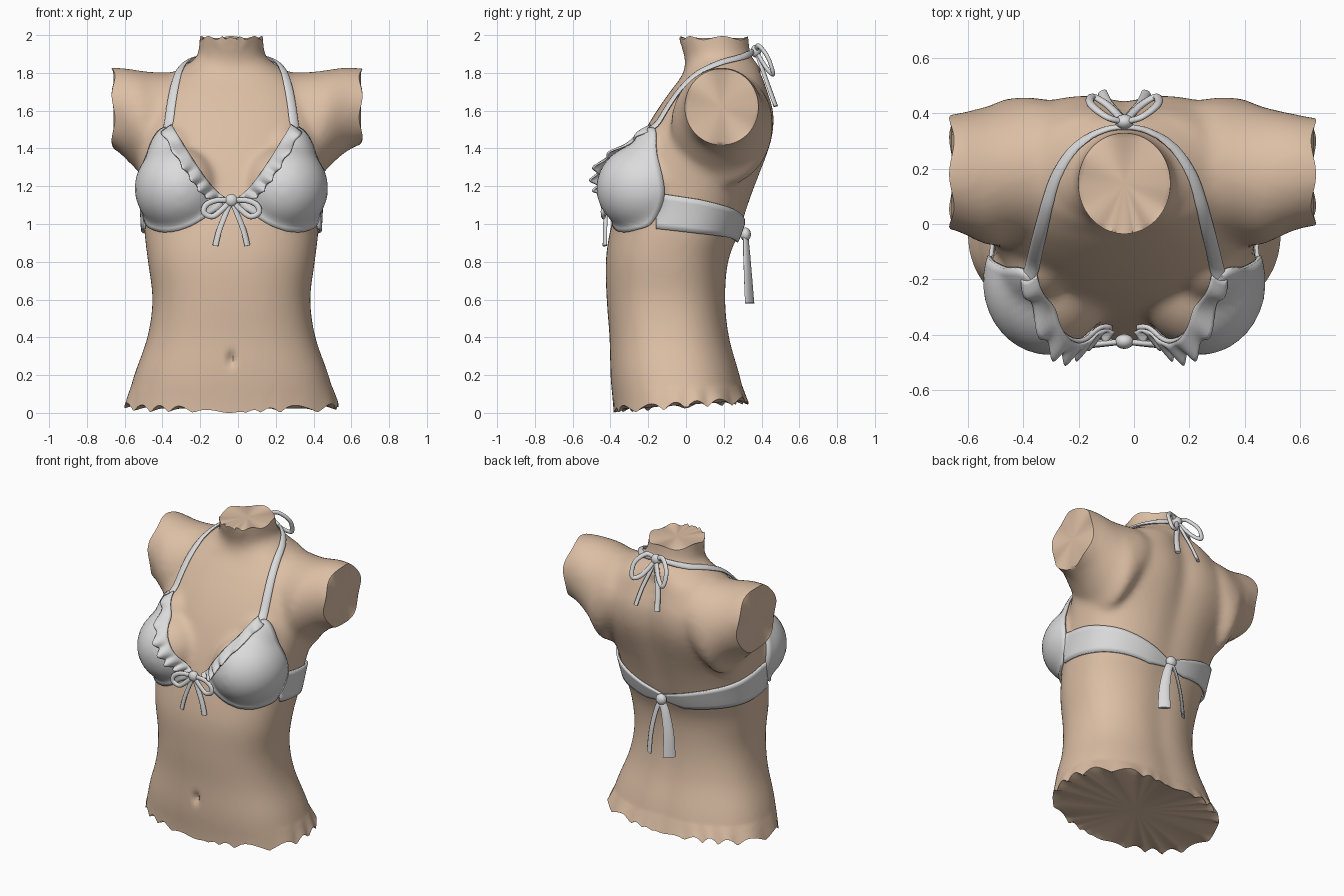
import bpy, bmesh, math
from mathutils import Vector
from mathutils.bvhtree import BVHTree

if "Cube" in bpy.data.objects:
    bpy.data.objects.remove(bpy.data.objects["Cube"])

X0 = -0.035  # body midline


def material(name, rgb):
    m = bpy.data.materials.new(name)
    m.diffuse_color = (*rgb, 1)
    m.use_nodes = True
    m.node_tree.nodes["Principled BSDF"].inputs["Base Color"].default_value = m.diffuse_color
    return m


SKIN = material("skin", (0.72, 0.52, 0.375))
CLOTH = material("pale_grey_cloth", (0.71, 0.71, 0.71))


def V(s, x, y, z):
    return Vector((X0 + s * x, y, z))


def finish(name, bm, mat, angle=50, solid=0):
    bmesh.ops.recalc_face_normals(bm, faces=bm.faces)
    me = bpy.data.meshes.new(name)
    bm.to_mesh(me)
    bm.free()
    me.materials.append(mat)
    ob = bpy.data.objects.new(name, me)
    bpy.context.collection.objects.link(ob)
    if solid:
        mod = ob.modifiers.new("cloth", "SOLIDIFY")
        mod.thickness, mod.offset = solid, 0
    bpy.ops.object.select_all(action='DESELECT')
    ob.select_set(True)
    bpy.context.view_layer.objects.active = ob
    bpy.ops.object.shade_smooth_by_angle(angle=math.radians(angle))
    return ob


def loft(bm, rings, wrap=True, caps=True):
    rows = [[bm.verts.new(p) for p in r] for r in rings]
    n = len(rows[0])
    for a, b in zip(rows, rows[1:]):
        for i in range(n if wrap else n - 1):
            j = (i + 1) % n
            bm.faces.new((a[i], a[j], b[j], b[i]))
    if wrap and caps:
        bm.faces.new(rows[0])
        bm.faces.new(rows[-1])
    return rows


def spline(pts, n, closed=False):
    m, out = len(pts), []
    for i in range(m if closed else m - 1):
        q = [pts[(i + k) % m] if closed else pts[min(max(i + k, 0), m - 1)]
             for k in (-1, 0, 1, 2)]
        for k in range(n):
            t = k / n
            out.append(0.5 * (2 * q[1] + (q[2] - q[0]) * t
                              + (2 * q[0] - 5 * q[1] + 4 * q[2] - q[3]) * t * t
                              + (3 * q[1] - q[0] - 3 * q[2] + q[3]) * t ** 3))
    return out if closed else out + [pts[-1]]


# ---- torso: lofted trunk, arm stubs and breasts, fused and cut off ----
bm = bmesh.new()
SECTIONS = [(-.1, .59, -.38, .36), (.03, .56, -.385, .33), (.2, .515, -.40, .29),
            (.4, .445, -.405, .235), (.6, .418, -.42, .215), (.8, .442, -.425, .23),
            (.95, .460, -.405, .285), (1.1, .468, -.37, .335), (1.25, .485, -.325, .39),
            (1.4, .505, -.265, .445), (1.5, .50, -.215, .468), (1.6, .48, -.155, .468),
            (1.7, .43, -.085, .44), (1.78, .34, -.025, .415), (1.84, .245, -.005, .385),
            (1.89, .182, -.01, .345), (1.99, .168, -.04, .33), (2.1, .168, -.04, .33)]
rings = []
for z, w, f, b in spline([Vector(s) for s in SECTIONS], 4):
    ring = []
    for k in range(64):
        a = 2 * math.pi * k / 64
        c, s = math.cos(a), math.sin(a)
        e = 2 / 2.35 if z < 1.8 else 1
        if s > 0 and 1.2 < z < 1.8:  # broad upper back
            e -= .13 * math.sin((z - 1.2) / .6 * math.pi)
        x = w * math.copysign(abs(c) ** e, c)
        y = (f + b) / 2 + (b - f) / 2 * math.copysign(abs(s) ** e, s)
        if s > 0 and z < 1.8:  # spine groove
            y -= (.012 + .018 * min(1, max(0, z - 1) * 2)) * math.exp(-(x / .08) ** 2)
        ring.append(V(1, x, y, z))
    rings.append(ring)
loft(bm, rings)
ARM = [(.12, .20, 1.61, .20, .16), (.3, .205, 1.56, .25, .24), (.42, .19, 1.50, .265, .305),
       (.5, .175, 1.55, .25, .265), (.62, .188, 1.61, .21, .22), (.75, .188, 1.625, .185, .19)]
BREAST = [((.272, -.21, 1.19), (.222, .245, .222)), ((.30, -.13, 1.32), (.135, .16, .2))]
for s in (1, -1):
    arm = spline([Vector(a) for a in ARM], 4)
    loft(bm, [[V(s, x, y + ry * math.cos(k * math.pi / 20), z + rz * math.sin(k * math.pi / 20))
               for k in range(40)] for x, y, z, ry, rz in arm])
    for c, r in BREAST:
        for v in bmesh.ops.create_uvsphere(bm, u_segments=32, v_segments=20, radius=1)["verts"]:
            v.co = V(s, *c) + Vector(v.co[i] * r[i] for i in range(3))
body = finish("torso", bm, SKIN)
mod = body.modifiers.new("fuse", "REMESH")
mod.mode, mod.voxel_size = 'VOXEL', .018
mod = body.modifiers.new("soften", "SMOOTH")
mod.factor, mod.iterations = .5, 16
fused = bpy.data.meshes.new_from_object(body.evaluated_get(bpy.context.evaluated_depsgraph_get()))
bm = bmesh.new()
bm.from_mesh(fused)
bpy.data.objects.remove(body)
CUTS = [((0, 0, 0), (0, 0, -1)), ((0, 0, 1.985), (0, 0, 1)),
        ((.65, 0, 0), (1, 0, 0)), ((-.66, 0, 0), (-1, 0, 0))]
for co, no in CUTS:
    bmesh.ops.bisect_plane(bm, geom=bm.verts[:] + bm.edges[:] + bm.faces[:], dist=1e-5,
                           plane_co=co, plane_no=no, clear_outer=True)
    bmesh.ops.holes_fill(bm, edges=[e for e in bm.edges if e.is_boundary], sides=0)
inner = bmesh.ops.extrude_discrete_faces(bm, faces=[f for f in bm.faces if len(f.verts) > 8])["faces"]
plain = set()  # cap vertices that stay level
for f in inner:
    mid = f.calc_center_median()
    for v in f.verts:
        v.co = mid + (v.co - mid) * .9
        plain.add(v)
plain.update(bmesh.ops.poke(bm, faces=inner)["verts"])
for v in bm.verts:  # ragged cut edges and navel
    x, y, z = v.co
    a = math.atan2(y, x - X0)
    if z < .15:
        tooth = .04 * abs(math.sin(11 * a + math.sin(5 * a))) * min(1, abs(x - X0) / .3)
        v.co.z += ((.022 if v in plain else tooth) + .07 * max(0, y + .3)) * (1 - z / .15)
    elif v in plain:
        continue
    elif z > 1.9:
        v.co.z += .01 * math.sin(9 * a) * (z - 1.9) / .085
    elif abs(x) > .58:
        b = math.atan2(z - 1.62, y - .18)
        v.co.x += math.copysign(.009, x) * math.sin(5 * b) * min(1, (abs(x) - .58) / .07)
    if y < -.2:
        v.co.y += .035 * math.exp(-((x - X0) / .016) ** 2 - ((z - .285) / .035) ** 2)
bvh = BVHTree.FromBMesh(bm)
finish("torso", bm, SKIN, 45)


def cast(origin, d, off):
    d = d.normalized()
    hit = bvh.ray_cast(origin, d)[0]
    return (hit or origin + d * .3) + d * off


def ribbon(name, pts, w0, w1, thick, normal=None, n=8):
    P, rings = spline(pts, n), []
    for i, p in enumerate(P):
        T = P[min(i + 1, len(P) - 1)] - P[max(i - 1, 0)]
        N = normal
        if N is None:  # lie on the skin
            loc, N = bvh.find_nearest(p)[:2]
            p = loc + N * .012
        S = T.cross(N).normalized()
        N = S.cross(T).normalized()
        w = w0 + (w1 - w0) * i / (len(P) - 1)
        rings.append([p + S * math.cos(k * math.pi / 5) * w / 2
                      + N * math.sin(k * math.pi / 5) * thick / 2 for k in range(10)])
    bm = bmesh.new()
    loft(bm, rings)
    finish(name, bm, CLOTH, 60)


# ---- cups, ruffles, side bands and neck straps ----
EDGE = [(.35, -.18, 1.51), (.22, -.36, 1.32), (.11, -.41, 1.18), (.04, -.38, 1.11),
        (.13, -.40, 1.03), (.25, -.36, .985), (.39, -.27, .975), (.465, -.18, 1.0),
        (.48, -.115, 1.16), (.43, -.15, 1.36)]
FRILL = [(.325, 0, 1.515), (.215, 0, 1.335), (.12, 0, 1.2), (.045, 0, 1.13)]
TOP = [1.165, 1.13, 1.08, 1.02, .965]
BOT = [.975, .95, .93, .905, .925]
STRAP = [(.345, -.19, 1.5), (.31, -.06, 1.66), (.275, .06, 1.77), (.235, .18, 1.84),
         (.175, .28, 1.88), (.09, .345, 1.905), (0, .36, 1.915)]
for s, side in ((1, "left"), (-1, "right")):
    C, F = V(s, .25, -.1, 1.2), V(s, .27, -.47, 1.2)
    edge = [V(s, *p) for p in EDGE]

    bm = bmesh.new()
    rim = spline(edge, 8, True)
    rings = [[cast(C, F.lerp(b, t / 14) - C, .014) for b in rim] for t in range(1, 15)]
    rows = loft(bm, rings, caps=False)
    bm.faces.new(rows[0])
    finish(side + "_cup", bm, CLOTH, 60, .016)

    bm = bmesh.new()
    neckline = spline([V(s, *p) for p in FRILL], 24)
    grid = []
    for r in range(7):
        q, row = r / 6, []
        for i, p in enumerate(neckline):
            wave = math.sin(2 * math.pi * 6.5 * i / 72)
            width = q * (.074 + .012 * wave) * min(1, .45 + (72 - i) / 30)
            o = p + Vector((s * .81 * width, -1, -.58 * width))
            row.append(cast(o, Vector((0, 1, 0)), 0)
                       + Vector((-s * .3, -1, .3)) * (.028 + q * (.02 + .016 * wave)))
        grid.append(row)
    loft(bm, grid, wrap=False)
    finish(side + "_ruffle", bm, CLOTH, 60, .01)

    bm = bmesh.new()
    grid = []
    for i in range(49):
        f = i / 48
        a = math.radians(-19 + 109 * f)
        k = min(int(f * 4), 3)
        u = f * 4 - k
        hi, lo = (L[k] + (L[k + 1] - L[k]) * u for L in (TOP, BOT))
        d = Vector((s * math.cos(a), math.sin(a), 0))
        grid.append([cast(Vector((X0, 0, lo + (hi - lo) * j / 6)), d, .012) for j in range(7)])
    loft(bm, grid, wrap=False)
    finish(side + "_band", bm, CLOTH, 60, .014)

    ribbon(side + "_neck_strap", [V(s, *p) for p in STRAP], .055, .03, .02)


# ---- bows: knot, loops and hanging tails ----
def bow(name, knot, down, out, loop, tail, w, w_end, size, lift, twist):
    knot, down, out = Vector(knot), Vector(down).normalized(), Vector(out).normalized()
    bm = bmesh.new()
    bmesh.ops.create_uvsphere(bm, u_segments=16, v_segments=10, radius=size)
    for v in bm.verts:
        v.co.y *= .8
        v.co += knot
    finish(name + "_knot", bm, CLOTH)
    for s, side in ((1, "left"), (-1, "right")):
        def place(pts, lift=0):
            return [knot + Vector((s * x, 0, 0)) + down * d + out * abs(x) * lift for x, d in pts]
        if loop:
            ribbon(f"{name}_{side}_loop", place(loop, lift), w, w, .022, out)
        ribbon(f"{name}_{side}_tail", place(tail), w, w_end, .02, out + Vector((s * twist, 0, 0)))


bow("front_bow", (X0, -.425, 1.125), (0, -.02, -1), (0, -1, 0),
    [(0, 0), (.08, .0), (.135, .025), (.145, .065), (.1, .085), (.05, .05), (0, 0)],
    [(0, 0), (.03, .07), (.065, .16), (.085, .24)], .03, .034, .034, .1, .5)
bow("neck_bow", (X0, .37, 1.915), (0, .36, -1), (0, 1, .36),
    [(0, 0), (.06, -.02), (.12, .05), (.115, .14), (.06, .11), (0, 0)],
    [(0, 0), (.03, .1), (.06, .2), (.08, .31)], .03, .036, .034, .4, .5)
bow("back_tie", (X0, .315, .945), (0, .06, -1), (0, 1, 0), None,
    [(0, 0), (.035, .08), (.065, .22), (.075, .365)], .04, .08, .036, 0, .8)
